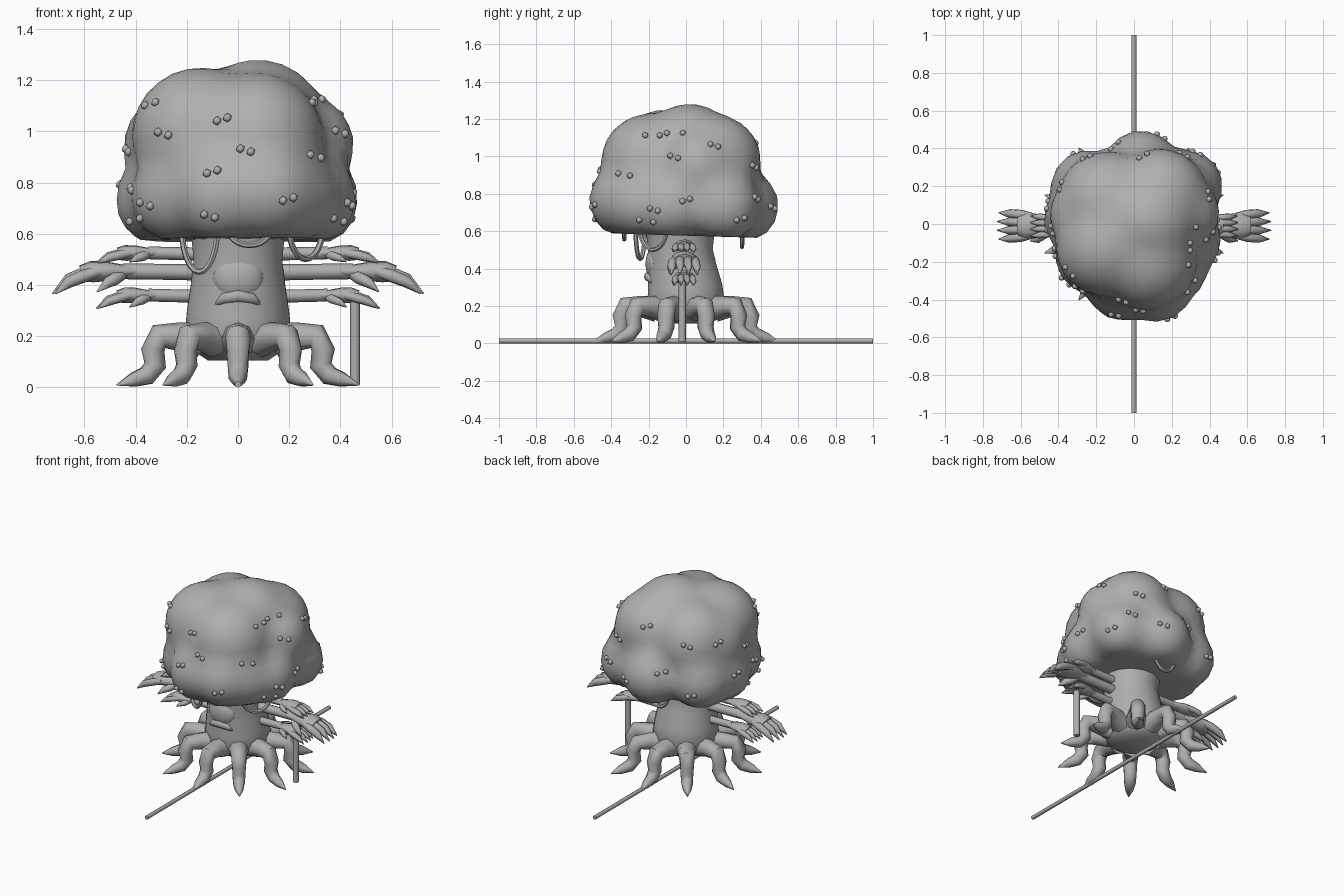
import bpy, bmesh, math
from mathutils import Vector

if "Cube" in bpy.data.objects:
    bpy.data.objects.remove(bpy.data.objects["Cube"])

bark = bpy.data.materials.new("plain grey")
bark.diffuse_color = (0.43, 0.43, 0.43, 1)
bark.use_nodes = True
bark.node_tree.nodes["Principled BSDF"].inputs["Base Color"].default_value = bark.diffuse_color


def finish(name, bm, angle=50):
    bmesh.ops.recalc_face_normals(bm, faces=bm.faces)
    me = bpy.data.meshes.new(name)
    bm.to_mesh(me)
    bm.free()
    ob = bpy.data.objects.new(name, me)
    bpy.context.collection.objects.link(ob)
    me.materials.append(bark)
    bpy.ops.object.select_all(action='DESELECT')
    bpy.context.view_layer.objects.active = ob
    ob.select_set(True)
    bpy.ops.object.shade_smooth_by_angle(angle=math.radians(angle))
    return ob


def tube(bm, pts, radii, sides=8, flat=1):
    """Sweep a round section with changing radius along points; flat squashes it in z."""
    pts = [Vector(p) for p in pts]
    rings = []
    for i, p in enumerate(pts):
        t = (pts[min(i + 1, len(pts) - 1)] - pts[max(i - 1, 0)]).normalized()
        if i == 0:
            u = t.orthogonal().normalized()
        else:
            u = (u - t * u.dot(t)).normalized()
        v = t.cross(u)
        ring = []
        for k in range(sides):
            a = 2 * math.pi * k / sides
            o = radii[i] * (u * math.cos(a) + v * math.sin(a))
            o.z *= flat
            ring.append(bm.verts.new(p + o))
        rings.append(ring)
    for a, b in zip(rings, rings[1:]):
        for k in range(sides):
            n = (k + 1) % sides
            bm.faces.new((a[k], a[n], b[n], b[k]))
    bm.faces.new(rings[0][::-1])
    bm.faces.new(rings[-1])


# Canopy: rounded lobes merged into one outline around a centre
C = Vector((0, 0, 0.86))
lobes = [(Vector(l[:3]), l[3]) for l in (
    (0, 0, 0.88, 0.375), (-0.15, -0.12, 0.99, 0.265), (0.07, -0.19, 0.97, 0.265),
    (0.08, 0.02, 1.02, 0.265), (-0.14, 0.12, 0.96, 0.265), (0.14, 0.15, 0.98, 0.25),
    (-0.25, 0.05, 0.95, 0.20), (0.26, 0.06, 0.95, 0.195),
    (-0.29, 0.03, 0.74, 0.19), (-0.23, -0.18, 0.75, 0.19), (-0.06, -0.315, 0.76, 0.20),
    (0.12, -0.33, 0.77, 0.195), (0.21, -0.24, 0.75, 0.18), (0.27, -0.08, 0.74, 0.195),
    (0.28, 0.20, 0.74, 0.195), (0.04, 0.30, 0.74, 0.20), (-0.25, 0.20, 0.74, 0.195))]


def reach(d):
    best = 0
    for c, r in lobes:
        oc = c - C
        b = oc.dot(d)
        disc = b * b - oc.length_squared + r * r
        if disc > 0:
            best = max(best, b + math.sqrt(disc))
    return best * 1.006


bm = bmesh.new()
bmesh.ops.create_icosphere(bm, subdivisions=4, radius=1)
for v in bm.verts:
    v.co = C + v.co.normalized() * reach(v.co.normalized())
bmesh.ops.smooth_vert(bm, verts=bm.verts, factor=0.5, use_axis_x=True, use_axis_y=True, use_axis_z=True)
for v in bm.verts:
    v.co.z = max(v.co.z, 0.58 - 0.03 * v.co.y)
canopy = finish("canopy", bm)
bpy.context.view_layer.update()

# Berries: pairs pressed against the canopy from each side
front = [(-.34, 1.11), (-.29, .995), (-.06, 1.05), (.03, .93), (-.1, .845), (-.11, .675),
         (.195, .74), (.30, .905), (.305, 1.12), (-.36, .72), (-.4, .66), (.39, .66)]
right_side = [(-.12, 1.12), (-.06, 1.0), (0, .77), (.15, 1.06), (.29, .67), (-.17, .72)]
left_side = [(-.03, .93), (.1, .79), (-.15, .78), (.2, 1.02)]
back = [(-.25, 1.02), (.05, 1.08), (.26, .95), (-.1, .82), (.14, .73), (-.3, .7), (.33, .78)]
bm = bmesh.new()
for spots, across, inward in ((front, (1, 0, 0), (0, 1, 0)), (right_side, (0, 1, 0), (-1, 0, 0)),
                              (left_side, (0, 1, 0), (1, 0, 0)), (back, (1, 0, 0), (0, -1, 0))):
    across, inward = Vector(across), Vector(inward)
    for i, (h, z) in enumerate(spots):
        for s in (-1, 1):
            o = across * (h + s * 0.02) - inward * 2 + Vector((0, 0, z + s * 0.006 * (-1) ** i))
            hit, loc, nor, _ = canopy.ray_cast(o, inward)
            if hit:
                g = bmesh.ops.create_icosphere(bm, subdivisions=1, radius=0.018)
                bmesh.ops.translate(bm, verts=g['verts'], vec=loc + nor * 0.004)
finish("berries", bm, 60)

# Trunk: stacked rings leaning slightly forward as they rise
bm = bmesh.new()
prof = [(0.11, 0.12, 0), (0.15, 0.18, 0), (0.22, 0.21, 0), (0.30, 0.202, -0.005), (0.40, 0.187, -0.02),
        (0.50, 0.175, -0.03), (0.60, 0.185, -0.03), (0.66, 0.20, -0.03)]
tube(bm, [(0, y, z) for z, r, y in prof], [p[1] for p in prof], 20)
finish("trunk", bm)

# Face: a shallow nose bulge and a drooping mouth
bm = bmesh.new()
g = bmesh.ops.create_icosphere(bm, subdivisions=3, radius=1)
for v in g['verts']:
    v.co = Vector((0, -0.165, 0.43)) + Vector((v.co.x * 0.10, v.co.y * 0.052, v.co.z * 0.09))
tube(bm, [(-0.09, -0.172, 0.325), (-0.055, -0.19, 0.352), (0, -0.2, 0.362), (0.055, -0.19, 0.352), (0.09, -0.172, 0.325)],
     [0.008, 0.022, 0.026, 0.022, 0.008], 8)
finish("face", bm, 80)

# Roots: ten bent claws with broad collars around the trunk
bm = bmesh.new()
root = [(0.16, 0.19, 0.07), (0.25, 0.203, 0.055), (0.325, 0.203, 0.05), (0.35, 0.15, 0.046),
        (0.34, 0.09, 0.043), (0.375, 0.05, 0.039), (0.43, 0.034, 0.029), (0.497, 0.014, 0.003)]
for k in range(10):
    a = math.radians(36 * k - 90)
    tube(bm, [(r * math.cos(a), r * math.sin(a), z) for r, z, _ in root], [p[2] for p in root])
finish("roots", bm)


# Arms: three per side, each with a flat palm, four fingers and a thumb
def arm(bm, s, wx, wz, k, r, droop):
    y0 = -0.01

    def P(x, y, z):
        return (s * (wx + x * k), y0 + y * k, wz + z * k * droop)
    tube(bm, [(s * 0.12, y0, wz - 0.005), (s * 0.24, y0, wz - 0.003), P(0, 0, 0)], [r * 1.05, r, r], 8)
    tube(bm, [P(-0.05, 0, 0), P(0.01, 0, 0), P(0.07, 0, 0), P(0.12, 0, -0.002), P(0.16, 0, -0.01)],
         [0.032 * k, 0.047 * k, 0.066 * k, 0.07 * k, 0.055 * k], 10, 0.6)
    for i in range(4):
        y = (i - 1.5) / 1.5
        drop = 0.015 * abs(y)
        tube(bm, [P(0.09, y * 0.047, 0), P(0.15, y * 0.06, -0.003 - drop), P(0.21, y * 0.066, -0.027 - drop),
                  P(0.28 - drop, y * 0.07, -0.088)], [0.022 * k, 0.026 * k, 0.024 * k, 0.003 * k], 6)
    tube(bm, [P(0.0, -0.01, -0.01), P(0.03, -0.05, -0.03), P(0.06, -0.07, -0.045), P(0.10, -0.08, -0.08)],
         [0.024 * k, 0.026 * k, 0.022 * k, 0.003 * k], 6)


for label, s in (("left", -1), ("right", 1)):
    for level, wx, wz, k, r, droop in (("upper", 0.35, 0.53, 0.74, 0.025, 0.6), ("middle", 0.45, 0.458, 1.0, 0.031, 1),
                                       ("lower", 0.35, 0.365, 0.74, 0.025, 0.8)):
        bm = bmesh.new()
        arm(bm, s, wx, wz, k, r, droop)
        finish(f"{label}_{level}_arm", bm, 65)

# Vines: loops hanging under the canopy
for n, (ax, ay, bx, by, low) in enumerate(((-0.22, -0.22, -0.08, -0.27, 0.455), (-0.04, -0.33, 0.13, -0.33, 0.56),
                                           (0.20, -0.25, 0.33, -0.10, 0.505), (-0.08, 0.30, 0.08, 0.30, 0.52))):
    bm = bmesh.new()
    pts = []
    for i in range(13):
        a = math.pi * i / 12
        t = 0.5 - 0.5 * math.cos(a)
        pts.append((ax + (bx - ax) * t, ay + (by - ay) * t, 0.63 - (0.63 - low) * math.sin(a)))
    tube(bm, pts, [0.012] * 13, 6)
    finish(f"vine_{n + 1}", bm)

# Walking stick held by the lower right hand, and the long pole on the ground
bm = bmesh.new()
tube(bm, [(0.457, -0.02, 0.015), (0.457, -0.02, 0.34)], [0.02, 0.02], 8)
finish("walking_stick", bm)
bm = bmesh.new()
tube(bm, [(0, -1, 0.017), (0, 1, 0.017)], [0.013, 0.013], 8)
finish("ground_pole", bm)

# Rest the lowest point on the ground
low = min(v.co.z for o in bpy.data.objects for v in o.data.vertices)
for o in bpy.data.objects:
    o.location.z -= low
